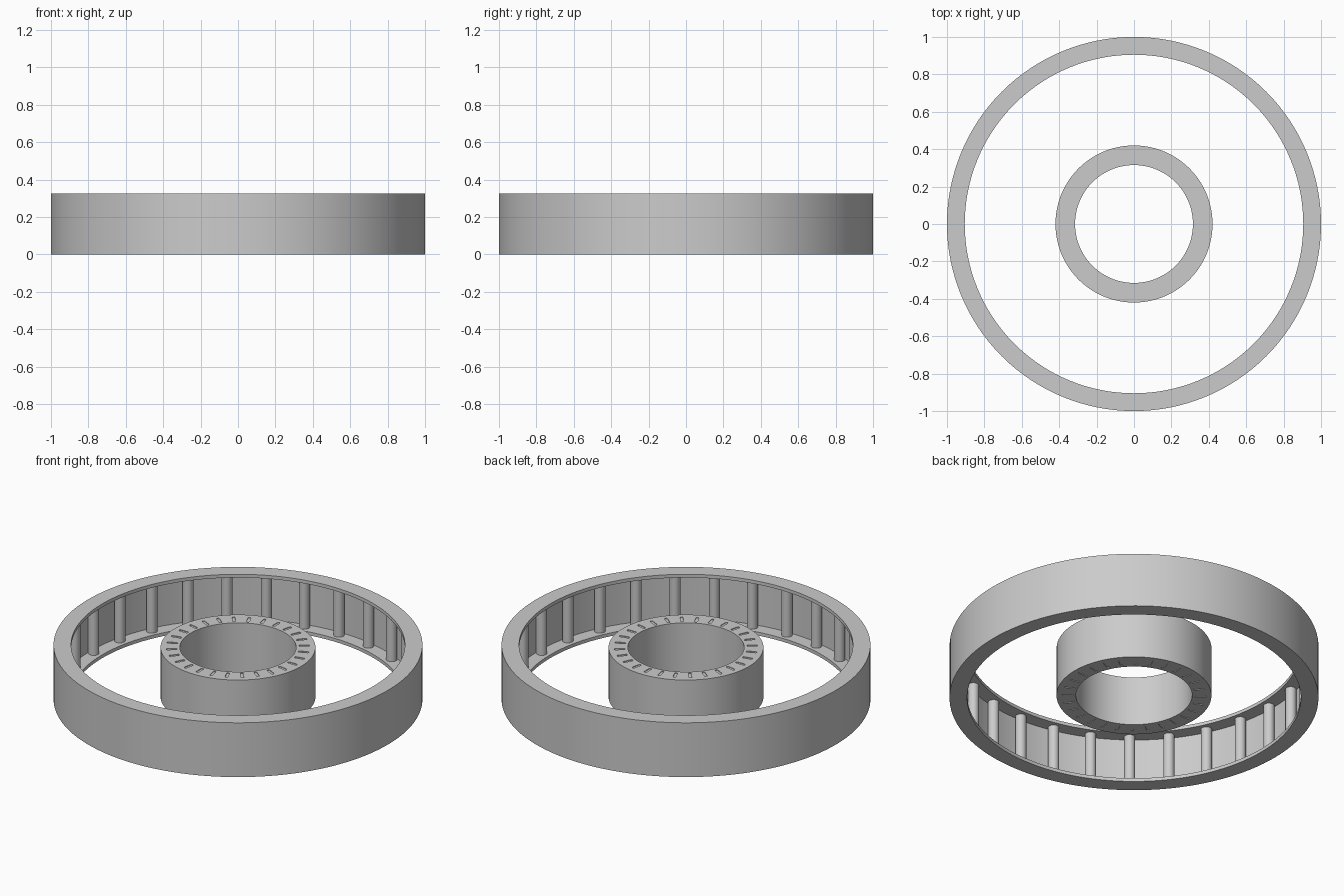
import bpy, bmesh
from math import sin, cos, pi, tau
from mathutils import Matrix, Vector

if "Cube" in bpy.data.objects:
    bpy.data.objects.remove(bpy.data.objects["Cube"])

grey = bpy.data.materials.new("grey")
grey.use_nodes = True
grey.diffuse_color = (0.6, 0.6, 0.6, 1)
grey.node_tree.nodes["Principled BSDF"].inputs["Base Color"].default_value = (0.6, 0.6, 0.6, 1)


def make_object(name, bm):
    bmesh.ops.recalc_face_normals(bm, faces=bm.faces)
    mesh = bpy.data.meshes.new(name)
    bm.to_mesh(mesh)
    bm.free()
    mesh.materials.append(grey)
    obj = bpy.data.objects.new(name, mesh)
    bpy.context.collection.objects.link(obj)
    return obj


def ring(name, profile, sides):
    """Sweep a closed (radius, height) profile around z."""
    bm = bmesh.new()
    loops = [[bm.verts.new((r * cos(tau * i / sides), r * sin(tau * i / sides), z))
              for r, z in profile] for i in range(sides)]
    for i in range(sides):
        a, b = loops[i], loops[(i + 1) % sides]
        for j in range(len(profile)):
            k = (j + 1) % len(profile)
            bm.faces.new((a[j], b[j], b[k], a[k]))
    return make_object(name, bm)


def add_prism(bm, outline, depth, matrix):
    """Extrude an outline along local z and place it."""
    ends = [[bm.verts.new(matrix @ Vector((x, y, z))) for x, y in outline] for z in (0, depth)]
    bm.faces.new(ends[0][::-1])
    bm.faces.new(ends[1])
    n = len(outline)
    for i in range(n):
        j = (i + 1) % n
        bm.faces.new((ends[0][i], ends[0][j], ends[1][j], ends[1][i]))


def smooth(obj):
    bpy.ops.object.select_all(action="DESELECT")
    bpy.context.view_layer.objects.active = obj
    obj.select_set(True)
    bpy.ops.object.shade_smooth_by_angle(angle=0.6)


count = 28
height, lip = 0.325, 0.02

# Outer race: a channel open towards the middle
outer_race = ring("outer_race", [
    (0.905, 0), (1, 0), (1, height), (0.905, height),
    (0.905, height - lip), (0.985, height - lip), (0.985, lip), (0.905, lip)], 128)
smooth(outer_race)

# Rollers standing in the channel
bm = bmesh.new()
circle = [(0.03 * cos(tau * i / 24), 0.03 * sin(tau * i / 24)) for i in range(24)]
for i in range(count):
    place = Matrix.Rotation(tau * i / count, 4, "Z") @ Matrix.Translation((0.955, 0, lip))
    add_prism(bm, circle, height - 2 * lip, place)
smooth(make_object("rollers", bm))

# Inner ring with fine radial slots in both end faces
bottom, top, shallow = 0.015, 0.31, 0.004
inner_ring = ring("inner_ring", [(0.315, bottom), (0.42, bottom), (0.42, top), (0.315, top)], 96)
cap = [(0.008 * cos(pi * i / 8), 0.022 + 0.008 * sin(pi * i / 8)) for i in range(9)]
slot = cap + [(-x, -y) for x, y in cap]
bm = bmesh.new()
for i in range(count):
    for z in (top - shallow, bottom + shallow - 0.03):
        place = (Matrix.Rotation(tau * i / count, 4, "Z")
                 @ Matrix.Translation((0.36, 0, z)) @ Matrix.Rotation(pi / 2, 4, "Z"))
        add_prism(bm, slot, 0.03, place)
cutter = make_object("slot_cutter", bm)
cutter.hide_render = True
mod = inner_ring.modifiers.new("slots", "BOOLEAN")
mod.operation, mod.solver, mod.object = "DIFFERENCE", "EXACT", cutter
bpy.context.view_layer.objects.active = inner_ring
bpy.ops.object.modifier_apply(modifier=mod.name)
bpy.data.objects.remove(cutter)
smooth(inner_ring)
